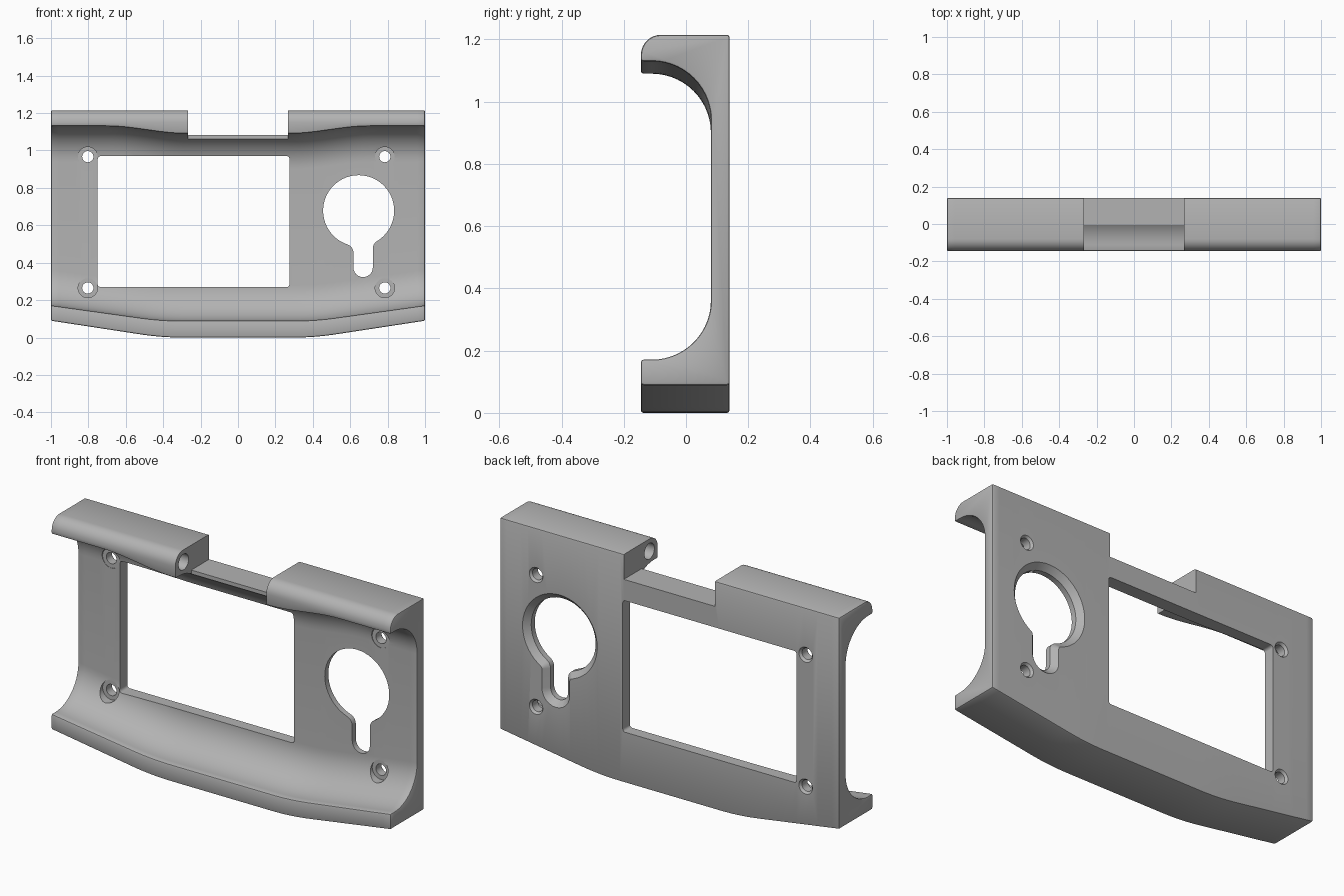
import bpy, bmesh
from math import sin, cos, pi, sqrt, atan2

cube = bpy.data.objects.get("Cube")
if cube:
    bpy.data.objects.remove(cube, do_unlink=True)

grey = bpy.data.materials.new("light grey")
grey.use_nodes = True
grey.diffuse_color = (0.45, 0.45, 0.45, 1)
grey.node_tree.nodes["Principled BSDF"].inputs["Base Color"].default_value = grey.diffuse_color

BACK, PLATE, FRONT, TOP = 0.14, 0.08, -0.145, 1.215


def loft(name, rings):
    """Closed solid through a list of equal-length point rings."""
    bm = bmesh.new()
    loops = [[bm.verts.new(p) for p in ring] for ring in rings]
    n = len(loops[0])
    for a, b in zip(loops, loops[1:]):
        for i in range(n):
            j = (i + 1) % n
            bm.faces.new((a[i], a[j], b[j], b[i]))
    bm.faces.new(loops[0])
    bm.faces.new(loops[-1])
    bmesh.ops.recalc_face_normals(bm, faces=bm.faces)
    mesh = bpy.data.meshes.new(name)
    bm.to_mesh(mesh)
    bm.free()
    mesh.materials.append(grey)
    obj = bpy.data.objects.new(name, mesh)
    bpy.context.collection.objects.link(obj)
    return obj


def arc(cx, cz, r, a0, a1, n):
    return [(cx + r * cos(a0 + (a1 - a0) * i / n), cz + r * sin(a0 + (a1 - a0) * i / n))
            for i in range(n + 1)]


def at_depth(outline, y):
    return [(x, y, z) for x, z in outline]


def circle(cx, cz, r):
    return arc(cx, cz, r, 0, 2 * pi * 31 / 32, 31)


def apply_modifier(obj, mod):
    bpy.context.view_layer.objects.active = obj
    bpy.ops.object.modifier_apply(modifier=mod.name)


def cut(obj, name, rings):
    cutter = loft(name, rings)
    cutter.hide_render = True
    mod = obj.modifiers.new(name, "BOOLEAN")
    mod.operation, mod.solver, mod.object = "DIFFERENCE", "EXACT", cutter
    apply_modifier(obj, mod)
    bpy.data.objects.remove(cutter, do_unlink=True)


def box(x0, x1, y0, y1, z0, z1):
    rect = [(x0, z0), (x1, z0), (x1, z1), (x0, z1)]
    return [at_depth(rect, y0), at_depth(rect, y1)]


# Edge heights along the width
def smooth(x, a, b):
    t = min(max((abs(x) - a) / (b - a), 0), 1)
    return t * t * (3 - 2 * t)


def ramp(x, start, end, rise):
    """Flat middle, short blend, then a straight slope to the ends."""
    blend = 0.22
    d = max(abs(x) - start, 0)
    run = d * d / (2 * blend) if d < blend else d - blend / 2
    return rise * run / (end - start - blend / 2)


def section(x):
    bottom = ramp(x, 0.3, 1, 0.09)
    low = 0.09 + ramp(x, 0.3, 1, 0.082)
    high = 1.09 + 0.04 * smooth(x, 0.28, 0.7)
    r = PLATE + 0.11
    pts = [(BACK, bottom), (BACK, TOP)]
    pts += arc(-0.08, TOP - 0.065, 0.065, pi / 2, pi, 8)
    pts += [(FRONT, high)]
    pts += arc(-0.11, high - r, r, pi / 2, 0, 14)
    pts += arc(-0.11, low + r, r, 0, -pi / 2, 14)
    pts += [(FRONT, low), (FRONT, bottom)]
    return [(x, y, z) for y, z in pts]


# Curved shell with softened outer edges
housing = loft("housing", [section(-1 + i / 24) for i in range(49)])
bevel = housing.modifiers.new("soft edges", "BEVEL")
bevel.width, bevel.segments = 0.008, 2
bevel.limit_method, bevel.angle_limit = "ANGLE", 0.9
apply_modifier(housing, bevel)

# Notch in the top lip
cut(housing, "notch", box(-0.268, 0.268, -0.3, 0.3, 1.082, 1.4))
cut(housing, "notch_front", box(-0.268, 0.268, -0.3, -0.01, 0.95, 1.4))

# Blind pin holes in the lip ends
for side in (-1, 1):
    ring = circle(-0.075, 1.15, 0.042)
    cut(housing, "pin_hole", [[(side * x, y, z) for y, z in ring] for x in (0.2, 0.45)])

# Rectangular window with rounded corners
x0, x1, z0, z1, r = -0.75, 0.275, 0.27, 0.97, 0.015
window = []
for k, (cx, cz) in enumerate([(x1 - r, z1 - r), (x0 + r, z1 - r), (x0 + r, z0 + r), (x1 - r, z0 + r)]):
    window += arc(cx, cz, r, k * pi / 2, (k + 1) * pi / 2, 4)
cut(housing, "window", [at_depth(window, -0.3), at_depth(window, 0.3)])


# Keyhole opening, chamfered at the back
def keyhole(grow):
    big, half, fillet, shift = 0.19 + grow, 0.052 + grow, 0.045 - grow, 0.024
    right, left = shift + half + fillet, shift - half - fillet
    reach = big + fillet
    zr, zl = -sqrt(reach ** 2 - right ** 2), -sqrt(reach ** 2 - left ** 2)
    ar, al = atan2(zr, right), atan2(zl, left) + 2 * pi
    pts = arc(0, 0, big, ar, al, 48)
    pts += arc(left, zl, fillet, al - pi, 0, 6)[1:]
    pts += arc(shift, -0.303, half, pi, 2 * pi, 12)
    pts += arc(right, zr, fillet, pi, ar + pi, 6)[:-1]
    return [(x + 0.645, z + 0.678) for x, z in pts]


cut(housing, "keyhole", [at_depth(keyhole(g), y)
                         for g, y in ((0, -0.3), (0, BACK - 0.03), (0.03, BACK), (0.03, 0.3))])

# Screw holes with a front counterbore and a back countersink
for x in (-0.803, 0.785):
    for z in (0.265, 0.967):
        steps = [(0.052, -0.12), (0.052, 0.082), (0.03, 0.082),
                 (0.03, BACK - 0.012), (0.04, BACK), (0.04, 0.3)]
        cut(housing, "screw_hole", [at_depth(circle(x, z, rad), y) for rad, y in steps])

# Smooth curves, crisp edges
bpy.ops.object.select_all(action="DESELECT")
housing.select_set(True)
bpy.context.view_layer.objects.active = housing
bpy.ops.object.shade_smooth_by_angle(angle=0.5)
